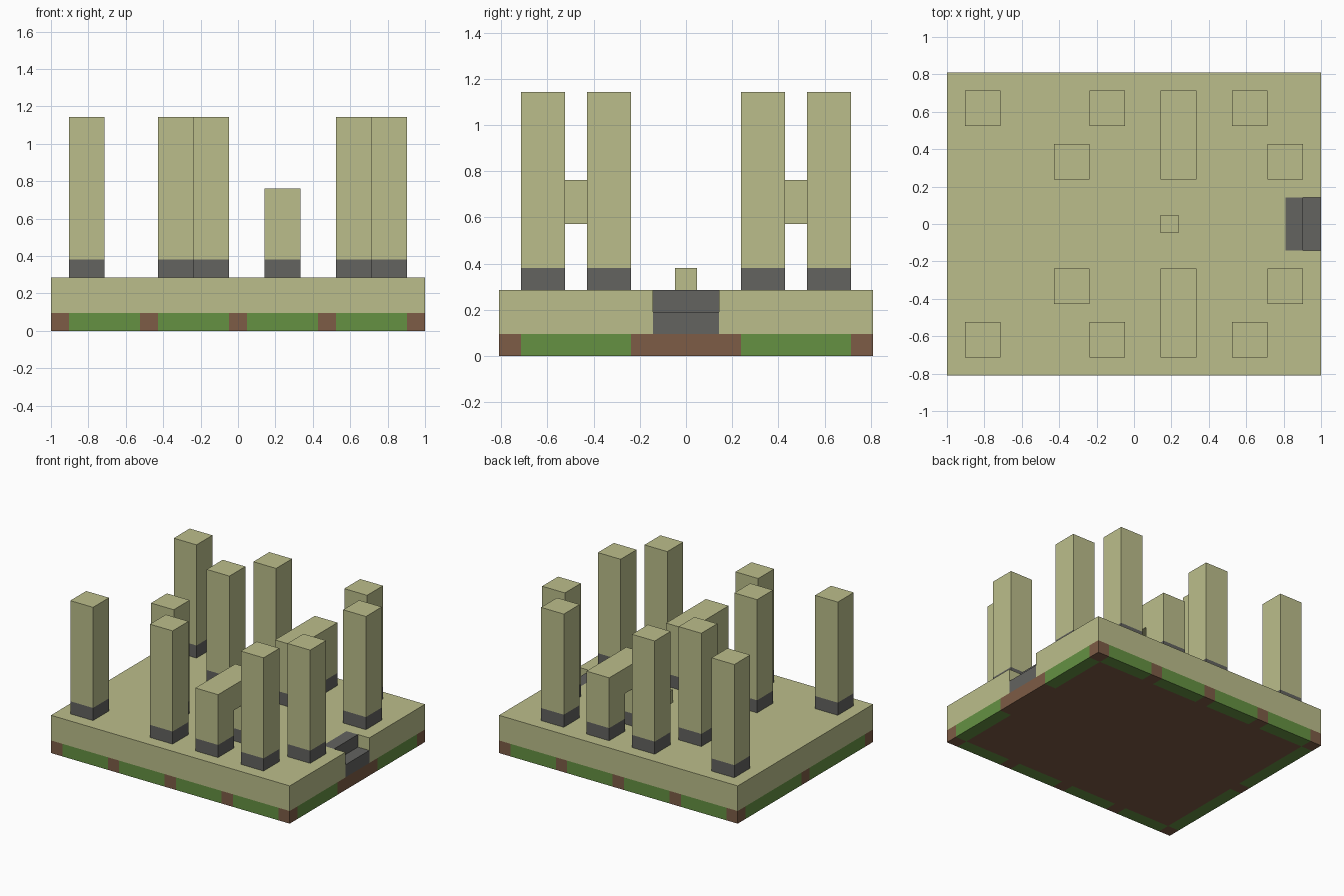
import bpy
import bmesh
from mathutils import Vector

default = bpy.data.objects.get("Cube")
if default:
    bpy.data.objects.remove(default, do_unlink=True)

U = 2 / 21  # one block; all sizes below are in blocks


def material(name, rgb):
    m = bpy.data.materials.new(name)
    m.use_nodes = True
    m.diffuse_color = (*rgb, 1)
    m.node_tree.nodes["Principled BSDF"].inputs["Base Color"].default_value = (*rgb, 1)
    return m


SAND = material("sandstone", (0.50, 0.515, 0.258))
GREY = material("dark stone", (0.125, 0.125, 0.117))
GREEN = material("grass", (0.13, 0.283, 0.055))
BROWN = material("earth", (0.205, 0.107, 0.061))


def prism(name, profile, axis, lo, hi, mats, cuts=(), rule=None):
    """Extrude a profile along an axis, slice it, and colour faces by a rule."""
    def place(a, b, depth):
        p = [a, b]
        p.insert(axis, depth)
        return Vector(p)

    bm = bmesh.new()
    face = bm.faces.new([bm.verts.new(place(a, b, lo)) for a, b in profile])
    ext = bmesh.ops.extrude_face_region(bm, geom=[face], use_keep_orig=True)
    moved = [v for v in ext["geom"] if isinstance(v, bmesh.types.BMVert)]
    bmesh.ops.translate(bm, verts=moved, vec=place(0, 0, hi - lo))
    for cut_axis, pos in cuts:
        normal = Vector((0, 0, 0))
        normal[cut_axis] = 1
        bmesh.ops.bisect_plane(bm, geom=bm.verts[:] + bm.edges[:] + bm.faces[:],
                               plane_co=normal * pos, plane_no=normal)
    bmesh.ops.recalc_face_normals(bm, faces=bm.faces)
    if rule:
        for f in bm.faces:
            f.material_index = int(rule(f.calc_center_bounds()))
    bmesh.ops.scale(bm, vec=(U, U, U), verts=bm.verts)
    mesh = bpy.data.meshes.new(name)
    bm.to_mesh(mesh)
    bm.free()
    for m in mats:
        mesh.materials.append(m)
    obj = bpy.data.objects.new(name, mesh)
    bpy.context.collection.objects.link(obj)


def rect(a0, a1, b0, b1):
    return [(a0, b0), (a1, b0), (a1, b1), (a0, b1)]


# Ground layer: earth with grass strips along the rim
def grassy(c):
    x, y = abs(c.x), abs(c.y)
    along_x = y > 7.5 and (0.5 < x < 4.5 or 5.5 < x < 9.5)
    gap = 2.5 if c.x > 0 else 0.5  # wider bare patch below the steps
    along_y = x > 9.5 and gap < y < 7.5
    return along_x or along_y


ground_cuts = [(0, s * p) for p in (0.5, 4.5, 5.5, 9.5) for s in (-1, 1)]
ground_cuts += [(1, s * p) for p in (0.5, 2.5, 7.5) for s in (-1, 1)]
prism("ground_layer", rect(-10.5, 10.5, -8.5, 8.5), 2, 0, 1,
      [BROWN, GREEN], ground_cuts, grassy)

# Raised platform with a notch for the steps
prism("platform", [(-10.5, -8.5), (10.5, -8.5), (10.5, -1.5), (8.5, -1.5),
                   (8.5, 1.5), (10.5, 1.5), (10.5, 8.5), (-10.5, 8.5)],
      2, 1, 3, [SAND])

# Entrance steps, profile in x and z
prism("entrance_steps", [(8.5, 1), (10.5, 1), (10.5, 2), (9.5, 2), (9.5, 3), (8.5, 3)],
      1, -1.5, 1.5, [GREY])


# Pillars and arches with dark stone feet, mirrored front to back
def is_foot(c):
    return c.z < 4


for side, s in (("back", 1), ("front", -1)):
    spots = [(-8.5, 6.5), (-1.5, 6.5), (6.5, 6.5), (-3.5, 3.5), (8.5, 3.5)]
    for i, (x, y) in enumerate(spots, 1):
        y *= s
        prism(f"{side}_pillar_{i}", rect(x - 1, x + 1, y - 1, y + 1), 2, 3, 12,
              [SAND, GREY], [(2, 4)], is_foot)
    arch = [(2.5, 3), (4.5, 3), (4.5, 6), (5.5, 6), (5.5, 3), (7.5, 3), (7.5, 8), (2.5, 8)]
    prism(f"{side}_arch", [(s * y, z) for y, z in arch], 0, 1.5, 3.5,
          [SAND, GREY], [(2, 4)], is_foot)

# Small altar block in the middle
prism("altar_block", rect(1.5, 2.5, -0.5, 0.5), 2, 3, 4, [SAND])
